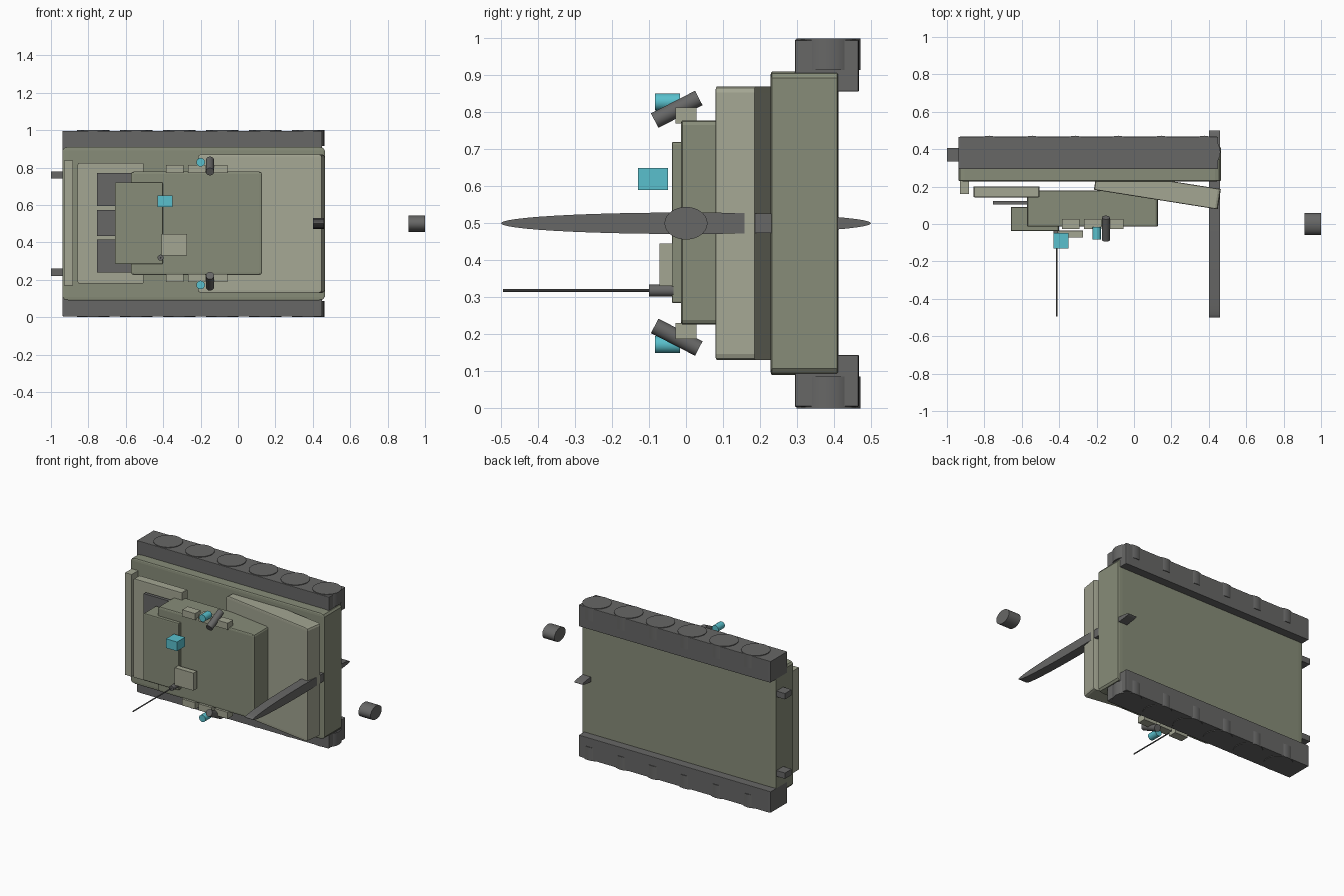
import bpy, bmesh, math
from mathutils import Matrix, Vector

if "Cube" in bpy.data.objects:
    bpy.data.objects.remove(bpy.data.objects["Cube"])


def material(name, rgb):
    m = bpy.data.materials.new(name)
    m.diffuse_color = (*rgb, 1)
    m.use_nodes = True
    m.node_tree.nodes["Principled BSDF"].inputs["Base Color"].default_value = m.diffuse_color
    return m


OLIVE = material("olive", (0.245, 0.265, 0.19))
LIGHT = material("light_olive", (0.37, 0.38, 0.29))
DARK = material("dark_grey", (0.135, 0.135, 0.133))
CYAN = material("cyan_glass", (0.10, 0.53, 0.61))


def finish(bm, name, mat, matrix, smooth=False):
    bm.transform(matrix)
    bmesh.ops.recalc_face_normals(bm, faces=bm.faces)
    me = bpy.data.meshes.new(name)
    bm.to_mesh(me)
    bm.free()
    me.materials.append(mat)
    ob = bpy.data.objects.new(name, me)
    bpy.context.collection.objects.link(ob)
    if smooth:
        bpy.context.view_layer.objects.active = ob
        ob.select_set(True)
        bpy.ops.object.shade_smooth_by_angle(angle=math.radians(35))
        ob.select_set(False)
    return ob


def box(name, mat, x, y, z, bevel=0.0, tilt=0.0):
    """Box from (min, max) ranges; bevel is a fraction of each side."""
    bm = bmesh.new()
    bmesh.ops.create_cube(bm, size=1)
    if bevel:
        bmesh.ops.bevel(bm, geom=bm.edges[:], offset=bevel, segments=2,
                        profile=0.5, affect='EDGES')
    centre = Vector([(r[0] + r[1]) / 2 for r in (x, y, z)])
    size = [r[1] - r[0] for r in (x, y, z)]
    matrix = (Matrix.Translation(centre) @ Matrix.Rotation(tilt, 4, 'Z')
              @ Matrix.Diagonal((*size, 1)))
    return finish(bm, name, mat, matrix)


def cylinder(name, mat, centre, axis, length, radius, squash=(1, 1, 1), sides=24):
    bm = bmesh.new()
    bmesh.ops.create_cone(bm, cap_ends=True, segments=sides, radius1=radius,
                          radius2=radius, depth=length)
    turn = Vector(axis).to_track_quat('Z', 'Y').to_matrix().to_4x4()
    matrix = Matrix.Translation(centre) @ Matrix.Diagonal((*squash, 1)) @ turn
    return finish(bm, name, mat, matrix, True)


def mirror_z(z, s):
    """Range across the width, reflected about the centre plane z = 0.5."""
    return z if s > 0 else (1 - z[1], 1 - z[0])


# Hull, tilted front plate and rear deck (vehicle lies on its side, top at -y)
box("hull", OLIVE, (-0.938, 0.464), (0.228, 0.412), (0.09, 0.91), 0.022)
box("front_plate", LIGHT, (-0.21, 0.46), (0.13, 0.24), (0.13, 0.87), 0.022,
    math.radians(-9))
box("rear_plate", LIGHT, (-0.93, -0.882), (0.16, 0.235), (0.17, 0.838), 0.01)
box("rear_deck", LIGHT, (-0.857, -0.505), (0.143, 0.2), (0.18, 0.825), 0.015)

# Engine grilles
for i, z in enumerate(((0.24, 0.415), (0.435, 0.572), (0.595, 0.77))):
    box(f"engine_grille_{i + 1}", DARK, (-0.755, -0.5), (0.103, 0.124), z)

# Turret, rear bustle, hatch and sight
box("turret", OLIVE, (-0.572, 0.128), (-0.014, 0.18), (0.226, 0.778), 0.022)
box("turret_bustle", OLIVE, (-0.658, -0.402), (-0.038, 0.09), (0.284, 0.72), 0.015)
box("hatch", LIGHT, (-0.408, -0.272), (-0.072, -0.036), (0.33, 0.445), 0.01)
box("main_sight", CYAN, (-0.43, -0.35), (-0.13, -0.048), (0.59, 0.65))

# Antenna
cylinder("antenna_base", DARK, (-0.414, -0.067, 0.318), (0, 1, 0), 0.066, 0.016)
cylinder("antenna_rod", DARK, (-0.414, -0.27, 0.318), (0, 1, 0), 0.45, 0.004, sides=8)

# Flattened gun disc and muzzle
cylinder("gun_disc", DARK, (0.43, 0, 0.5), (1, 0, 0), 0.06, 0.5, (1, 1, 0.058), 48)
cylinder("muzzle", DARK, (0.956, 0, 0.5), (1, 0, 0), 0.088, 0.058, (1, 1, 0.76), 32)

for s, side in ((1, "left"), (-1, "right")):
    # Tracks and road wheels
    box(f"{side}_track", DARK, (-0.938, 0.45), (0.294, 0.467),
        mirror_z((0.856, 0.996), s), 0.012)
    for i in range(6):
        cylinder(f"{side}_wheel_{i + 1}", DARK,
                 (-0.775 + 0.23 * i, 0.385, 0.5 + s * 0.457), (0, 0, 1), 0.086, 0.087)
    # Exhaust
    box(f"{side}_exhaust", DARK, (-1.0, -0.9), (0.335, 0.405),
        mirror_z((0.741, 0.779), s))
    # Armour blocks beside the turret
    for i in range(3):
        x = -0.385 + 0.118 * i
        box(f"{side}_armour_block_{i + 1}", LIGHT, (x, x + 0.094), (-0.028, 0.028),
            mirror_z((0.77, 0.813), s))
    # Smoke launcher and side sight
    cylinder(f"{side}_smoke_launcher", DARK, (-0.15, -0.025, 0.5 + s * 0.308),
             (0, 0.89, s * 0.456), 0.134, 0.022)
    cylinder(f"{side}_sight", CYAN, (-0.2, -0.05, 0.5 + s * 0.328), (0, 1, 0),
             0.068, 0.023, sides=16)
